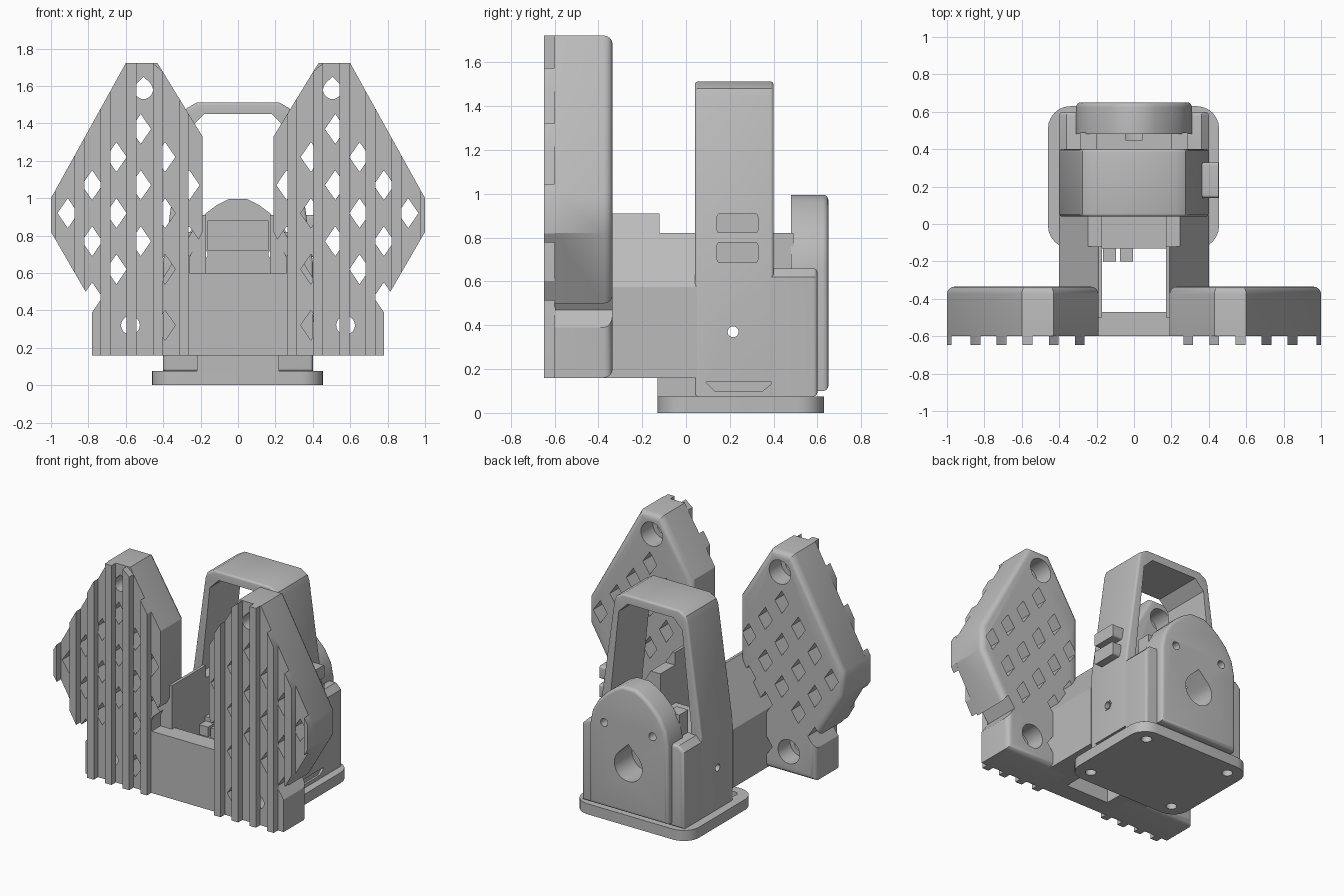
import bpy, bmesh, math
from mathutils import Vector

if "Cube" in bpy.data.objects:
    bpy.data.objects.remove(bpy.data.objects["Cube"])

grey = bpy.data.materials.new("plain grey")
grey.use_nodes = True
grey.diffuse_color = (0.5, 0.5, 0.5, 1)
grey.node_tree.nodes["Principled BSDF"].inputs["Base Color"].default_value = (0.5, 0.5, 0.5, 1)


def prism(name, outlines, axis, lo, hi, round_side=None, radius=0.0):
    """Extrude 2D outlines along an axis; optionally round the rim at one end or both."""
    def place(p, d):
        return {"X": (d, p[0], p[1]), "Y": (p[0], d, p[1]), "Z": (p[0], p[1], d)}[axis]
    bm = bmesh.new()
    for pts in outlines:
        a = [bm.verts.new(place(p, lo)) for p in pts]
        b = [bm.verts.new(place(p, hi)) for p in pts]
        bm.faces.new(a)
        bm.faces.new(b[::-1])
        for i in range(len(a)):
            j = (i + 1) % len(a)
            bm.faces.new((a[j], a[i], b[i], b[j]))
    bmesh.ops.recalc_face_normals(bm, faces=bm.faces)
    if round_side:
        k = "XYZ".index(axis)
        ends = [d for d, s in ((lo, "lo"), (hi, "hi")) if round_side in (s, "both")]
        rim = [e for e in bm.edges
               if any(all(abs(v.co[k] - d) < 1e-5 for v in e.verts) for d in ends)]
        bmesh.ops.bevel(bm, geom=rim, offset=radius, segments=4, profile=0.5, affect="EDGES")
    mesh = bpy.data.meshes.new(name)
    bm.to_mesh(mesh)
    bm.free()
    mesh.materials.append(grey)
    ob = bpy.data.objects.new(name, mesh)
    bpy.context.collection.objects.link(ob)
    return ob


def box(name, x, y, z):
    return prism(name, [rect(x[0], x[1], y[0], y[1])], "Z", z[0], z[1])


def rect(x0, x1, y0, y1):
    return [(x0, y0), (x1, y0), (x1, y1), (x0, y1)]


def circle(x, y, r, n=24):
    return [(x + r * math.cos(i * math.tau / n), y + r * math.sin(i * math.tau / n)) for i in range(n)]


def teardrop(x, y, r):
    arc = [math.radians(135 + i * 270 / 20) for i in range(21)]
    return [(x + r * math.cos(t), y + r * math.sin(t)) for t in arc] + [(x, y + r * 1.4)]


def rounded_rect(x0, x1, y0, y1, r):
    pts = []
    for q, (cx, cy) in enumerate(((x1 - r, y1 - r), (x0 + r, y1 - r), (x0 + r, y0 + r), (x1 - r, y0 + r))):
        for i in range(7):
            t = (q + i / 6) * math.pi / 2
            pts.append((cx + r * math.cos(t), cy + r * math.sin(t)))
    return pts


def mirrored(half):
    return half + [(-x, z) for x, z in reversed(half)]


def cut(ob, *cutters):
    """Subtract the cutters, then discard them."""
    for c in cutters:
        mod = ob.modifiers.new("cut", "BOOLEAN")
        mod.operation, mod.solver, mod.object = "DIFFERENCE", "EXACT", c
        bpy.context.view_layer.update()
        result = bpy.data.meshes.new_from_object(ob.evaluated_get(bpy.context.evaluated_depsgraph_get()))
        ob.modifiers.clear()
        ob.data = result
        bpy.data.objects.remove(c)


# Base plate with four screw holes
base = prism("base_plate", [rounded_rect(-0.46, 0.455, -0.13, 0.63, 0.12)], "Z", 0, 0.075)
cut(base, prism("cutter", [circle(sx * 0.34, y, 0.035) for sx in (-1, 1) for y in (-0.03, 0.53)],
                "Z", -0.1, 0.2))

# Arched tower: solid foot and a tapering loop above it
arch_out = mirrored([(0.4, 0.075), (0.4, 0.66), (0.29, 1.44), (0.275, 1.48), (0.22, 1.512)])
arch_in = mirrored([(0.32, 0.55), (0.32, 0.72), (0.25, 1.38), (0.18, 1.45)])
tower = prism("arched_tower", [arch_out], "Y", 0.04, 0.4, "both", 0.015)
cut(tower, prism("cutter", [arch_in], "Y", -0.1, 0.6),
    prism("cutter", [circle(0.215, 0.37, 0.025)], "X", -0.6, 0.6),
    prism("cutter", [[(0.09, 0.14), (0.4, 0.14), (0.35, 0.1), (0.13, 0.1)]], "X", 0.385, 0.6))

# Hole collars and side clips
collar = prism("hole_collar", [circle(0.215, 0.37, 0.036, 6)], "X", 0.39, 0.405)
cut(collar, prism("cutter", [circle(0.215, 0.37, 0.025)], "X", 0.3, 0.6))
for name, z0, z1 in (("lower_clip", 0.685, 0.78), ("upper_clip", 0.82, 0.91)):
    prism(name, [rounded_rect(0.14, 0.33, z0, z1, 0.015)], "X", 0.34, 0.452)

# Rear housing
housing = prism("rear_housing", [mirrored([(0.4, 0.075), (0.4, 0.62), (0.36, 0.66)])],
                "Y", 0.39, 0.6, "hi", 0.02)
shaft = [teardrop(0, 0.44, 0.11)]
cut(housing, prism("cutter", [rect(-0.2, 0.2, 0.55, 0.8)], "Y", 0.3, 0.5),
    prism("cutter", shaft, "Y", 0.45, 0.7))

# Domed rear plate with shaft hole and screw holes
dome = mirrored([(0.31, 0.1), (0.31, 0.66), (0.29, 0.76), (0.24, 0.85), (0.17, 0.92), (0.11, 0.965),
                 (0.05, 0.995)])
plate = prism("domed_rear_plate", [dome], "Y", 0.48, 0.65, "hi", 0.025)
cut(plate, prism("cutter", shaft, "Y", 0.45, 0.7),
    prism("cutter", [circle(sx * 0.19, 0.7, 0.028) for sx in (-1, 1)], "Y", 0.4, 0.7),
    prism("cutter", [rect(-0.16, 0.16, 0.72, 0.88)], "Y", 0.4, 0.52))

# Inner cradle and cable hooks
box("cradle_floor", (-0.22, 0.22), (-0.13, 0.06), (0.075, 0.55))
for x in (-0.13, -0.04):
    box("cable_hook", (x - 0.035, x + 0.035), (-0.2, -0.12), (0.45, 0.52))

# Front wall joining both sides
box("front_wall", (-0.3, 0.3), (-0.6, -0.47), (0.16, 0.6))

# Grip pad outline, written for the +x side
PAD = [(0.26, 0.16), (0.78, 0.16), (0.78, 0.44), (1, 0.82), (1, 1), (0.6, 1.722), (0.43, 1.722),
       (0.19, 1.33), (0.19, 0.82), (0.26, 0.68)]


def pad_span(x):
    """Lowest and highest point of the pad at a given x."""
    zs = []
    for (x0, z0), (x1, z1) in zip(PAD, PAD[1:] + PAD[:1]):
        if x0 != x1 and min(x0, x1) <= x <= max(x0, x1):
            zs.append(z0 + (z1 - z0) * (x - x0) / (x1 - x0))
    return min(zs), max(zs)


def diamonds(s):
    """Staggered lattice of through holes that keep clear of the rim and screw holes."""
    out = []
    w, h = 0.055, 0.08
    for col in range(6):
        x = 0.91 - 0.13 * col
        for row in range(-5, 6):
            z = 0.92 + 0.3 * (row + 0.5 * (col % 2))
            lo, hi = pad_span(x)
            near = min(math.dist((x, z), p) for p in ((0.505, 1.58), (0.575, 0.32)))
            if lo + 0.1 < z < hi - 0.1 and near > 0.16:
                out.append([(s * (x - w), z), (s * x, z - h), (s * (x + w), z), (s * x, z + h)])
    return out


for s, side in ((1, "left"), (-1, "right")):
    # Perforated pad, rounded at the back
    pad = prism(side + "_grip_pad", [[(s * x, z) for x, z in PAD]], "Y", -0.6, -0.335, "hi", 0.04)
    screws = ((s * 0.505, 1.58), (s * 0.575, 0.32))
    cut(pad, prism("cutter", diamonds(s), "Y", -0.8, -0.2),
        prism("cutter", [teardrop(x, z, 0.05) for x, z in screws], "Y", -0.8, -0.2),
        prism("cutter", [circle(x, z, 0.085) for x, z in screws], "Y", -0.47, -0.2))

    # Vertical grip ridges
    for i in range(6):
        x = 0.29 + 0.1395 * i
        half = 0.026 if i < 5 else 0.012
        lo, hi = pad_span(x)
        a, b = pad_span(min(x + half, 0.999)), pad_span(x - half)
        ridge = [(s * (x - half), b[0]), (s * (x + half), a[0]), (s * (x + half), a[1]), (s * (x - half), b[1])]
        prism(side + "_grip_ridge", [ridge], "Y", -0.648, -0.595)

    # Side rail with sloping top, lower beside the tower
    foot = [(0.17, 0.16), (0.4, 0.16), (0.4, 0.575)]
    for name, top, y0, y1 in (("_front_rail", [(0.19, 0.91), (0.17, 0.91)], -0.59, -0.12),
                              ("_rear_rail", [(0.247, 0.82), (0.17, 0.82)], -0.12, 0.045)):
        if name == "_front_rail":
            y0 = -0.5
        prism(side + name, [[(s * x, z) for x, z in foot + top]], "Y", y0, y1)

    # Cheek between arch and domed plate
    prism(side + "_cheek", [[(s * x, z) for x, z in rect(0.2, 0.29, 0.55, 0.82)]], "Y", 0.39, 0.49)

# Soft shading on rounded rims, crisp edges elsewhere
bpy.ops.object.select_all(action="DESELECT")
for ob in bpy.context.scene.objects:
    if ob.type == "MESH" and ob.data.materials and ob.data.materials[0] == grey:
        ob.select_set(True)
        bpy.context.view_layer.objects.active = ob
bpy.ops.object.shade_smooth_by_angle(angle=math.radians(30))
